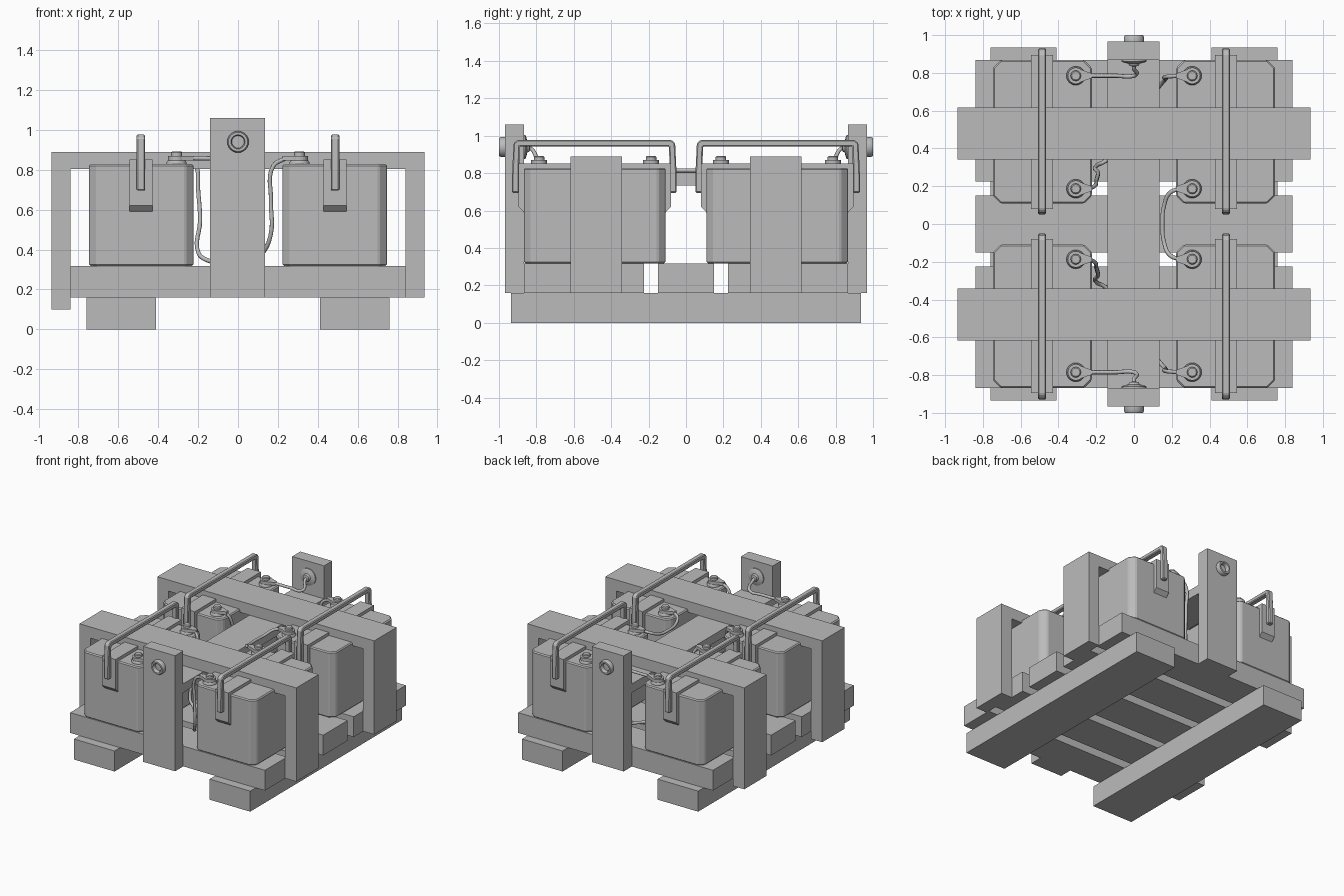
import bpy, bmesh, math
from mathutils import Vector, Matrix

if "Cube" in bpy.data.objects:
    bpy.data.objects.remove(bpy.data.objects["Cube"])

grey = bpy.data.materials.new("neutral grey")
grey.diffuse_color = (0.5, 0.5, 0.5, 1)
grey.use_nodes = True
grey.node_tree.nodes["Principled BSDF"].inputs["Base Color"].default_value = grey.diffuse_color


def finish(name, bm, bevel=0, smooth=False):
    bmesh.ops.recalc_face_normals(bm, faces=bm.faces)
    me = bpy.data.meshes.new(name)
    bm.to_mesh(me)
    bm.free()
    ob = bpy.data.objects.new(name, me)
    bpy.context.collection.objects.link(ob)
    me.materials.append(grey)
    if bevel:
        m = ob.modifiers.new("bevel", 'BEVEL')
        m.width, m.segments = bevel, 1
    if smooth:
        bpy.ops.object.select_all(action='DESELECT')
        ob.select_set(True)
        bpy.context.view_layer.objects.active = ob
        bpy.ops.object.shade_smooth_by_angle(angle=math.radians(40))
    return ob


def prism(name, pts, axis, a, b, **kw):
    """Extrude a 2D outline along x (pts are y,z) or z (pts are x,y)."""
    bm = bmesh.new()
    place = (lambda p: (a, p[0], p[1])) if axis == 'x' else (lambda p: (p[0], p[1], a))
    f = bm.faces.new([bm.verts.new(place(p)) for p in pts])
    r = bmesh.ops.extrude_face_region(bm, geom=[f])
    d = Vector((b - a, 0, 0)) if axis == 'x' else Vector((0, 0, b - a))
    bmesh.ops.translate(bm, vec=d, verts=[v for v in r['geom'] if isinstance(v, bmesh.types.BMVert)])
    return finish(name, bm, **kw)


def box(name, x0, x1, y0, y1, z0, z1):
    y0, y1 = min(y0, y1), max(y0, y1)
    return prism(name, [(x0, y0), (x1, y0), (x1, y1), (x0, y1)], 'z', z0, z1)


def lathe(name, prof, loc, rot=Matrix(), n=24):
    """Spin an open (radius, height) profile around z, then place it."""
    bm = bmesh.new()
    rings = []
    for r, h in prof:
        if r < 1e-6:
            rings.append([bm.verts.new((0, 0, h))] * n)
        else:
            rings.append([bm.verts.new((r * math.cos(2 * math.pi * i / n),
                                        r * math.sin(2 * math.pi * i / n), h)) for i in range(n)])
    for A, B in zip(rings, rings[1:]):
        for i in range(n):
            j = (i + 1) % n
            vs = list(dict.fromkeys([A[i], A[j], B[j], B[i]]))
            if len(vs) > 2:
                bm.faces.new(vs)
    bm.transform(Matrix.Translation(loc) @ rot)
    return finish(name, bm, smooth=True)


def wire(name, pts, radius=0.011):
    cu = bpy.data.curves.new(name, 'CURVE')
    cu.dimensions = '3D'
    cu.bevel_depth, cu.bevel_resolution, cu.resolution_u = radius, 2, 6
    cu.use_fill_caps = True
    sp = cu.splines.new('BEZIER')
    sp.bezier_points.add(len(pts) - 1)
    for bp, p in zip(sp.bezier_points, pts):
        bp.co = p
        bp.handle_left_type = bp.handle_right_type = 'AUTO'
    ob = bpy.data.objects.new(name, cu)
    bpy.context.collection.objects.link(ob)
    cu.materials.append(grey)
    bpy.ops.object.select_all(action='DESELECT')
    ob.select_set(True)
    bpy.context.view_layer.objects.active = ob
    bpy.ops.object.convert(target='MESH')


# Pallet: two skids and five cross boards
for s in (-1, 1):
    box("skid", s * 0.585 - 0.175, s * 0.585 + 0.175, -0.935, 0.935, 0, 0.16)
for y0, y1 in ((-0.867, -0.595), (-0.52, -0.225), (-0.15, 0.15), (0.225, 0.52), (0.595, 0.867)):
    box("pallet_board", -0.84, 0.84, y0, y1, 0.16, 0.318)

# Long board running under the two clamp beams
box("centre_board", -0.14, 0.135, -0.867, 0.867, 0.735, 0.803)

for s in (-1, 1):
    # Clamp beam with its side posts
    box("clamp_beam", -0.935, 0.935, s * 0.342, s * 0.618, 0.803, 0.89)
    box("left_clamp_post", -0.935, -0.84, s * 0.342, s * 0.618, 0.10, 0.803)
    box("right_clamp_post", 0.84, 0.935, s * 0.342, s * 0.618, 0.16, 0.803)
    # End post carrying the socket
    box("end_post", -0.14, 0.135, s * 0.867, s * 0.967, 0.16, 1.06)
    rot = Matrix.Rotation(-s * math.pi / 2, 4, 'X')
    lathe("socket_outer", [(0.054, 0), (0.054, 0.022), (0.048, 0.033), (0.036, 0.033),
                           (0.031, 0.026), (0.031, 0.003), (0, 0.003)], (0, s * 0.967, 0.94), rot)
    lathe("socket_inner", [(0.065, 0), (0.065, -0.007), (0.05, -0.014), (0.03, -0.018),
                           (0.024, -0.03), (0, -0.034)], (0, s * 0.867, 0.94), rot)

    for t in (-1, 1):
        # Battery case with chamfered upright corners
        x0, x1, y0, y1, c = t * 0.485 - 0.262, t * 0.485 + 0.262, s * 0.488 - 0.379, s * 0.488 + 0.379, 0.04
        outline = [(x0 + c, y0), (x1 - c, y0), (x1, y0 + c), (x1, y1 - c),
                   (x1 - c, y1), (x0 + c, y1), (x0, y1 - c), (x0, y0 + c)]
        prism("battery_case", outline, 'z', 0.318, 0.828, bevel=0.008)
        # Handle mount wrapped over the case
        m = [(0.08, 0.852), (0.895, 0.852), (0.895, 0.62), (0.867, 0.59), (0.109, 0.59), (0.08, 0.62)]
        prism("handle_mount", [(s * y, z) for y, z in m], 'x', t * 0.487 - 0.058, t * 0.487 + 0.058)
        # U-shaped carrying handle
        h = [(0.05, 0.695), (0.05, 0.79), (0.058, 0.96), (0.078, 0.977), (0.902, 0.977), (0.922, 0.96),
             (0.93, 0.79), (0.93, 0.695), (0.893, 0.695), (0.893, 0.8), (0.889, 0.943),
             (0.091, 0.943), (0.087, 0.8), (0.087, 0.695)]
        prism("carry_handle", [(s * y, z) for y, z in h], 'x', t * 0.487 - 0.021, t * 0.487 + 0.021, bevel=0.006)
        # Terminals: round base, teardrop cable lug and nut
        for y in (0.187, 0.785):
            tx, ty = t * 0.308, s * y
            lathe("terminal_base", [(0.05, 0), (0.05, 0.012), (0.044, 0.02), (0, 0.02)], (tx, ty, 0.826))
            arc = [math.radians(50 + 260 * i / 16) for i in range(17)]
            lug = [(0.043 * math.cos(a), 0.043 * math.sin(a)) for a in arc] + [(0.085, -0.012), (0.085, 0.012)]
            prism("cable_lug", [(tx - t * p, ty + q) for p, q in lug], 'z', 0.846, 0.87)
            lathe("terminal_nut", [(0.028, 0), (0.028, 0.018), (0.022, 0.024), (0, 0.024)], (tx, ty, 0.868), n=12)

    # Lead from the outer left terminal up to the socket
    wire("socket_lead", [(-0.24, s * 0.785, 0.858), (-0.1, s * 0.785, 0.858), (0.0, s * 0.785, 0.862),
                         (0.015, s * 0.797, 0.88), (0.0, s * 0.822, 0.925), (0, s * 0.85, 0.94)])
    # Cable drooping under the centre board, joining left and right batteries
    wire("cross_cable", [(-0.24, s * 0.187, 0.858), (-0.21, s * 0.2, 0.82), (-0.2, s * 0.23, 0.7),
                         (-0.19, s * 0.27, 0.55), (-0.197, s * 0.31, 0.38), (-0.15, s * 0.335, 0.345),
                         (0, s * 0.53, 0.34), (0.12, s * 0.71, 0.38), (0.165, s * 0.765, 0.48),
                         (0.165, s * 0.77, 0.65), (0.178, s * 0.78, 0.82), (0.24, s * 0.785, 0.858)])

# Short cable bridging the two right-hand batteries
wire("bridge_cable", [(0.24, -0.187, 0.858), (0.19, -0.165, 0.845), (0.16, -0.1, 0.82), (0.15, 0, 0.815),
                      (0.16, 0.1, 0.82), (0.19, 0.165, 0.845), (0.24, 0.187, 0.858)])
